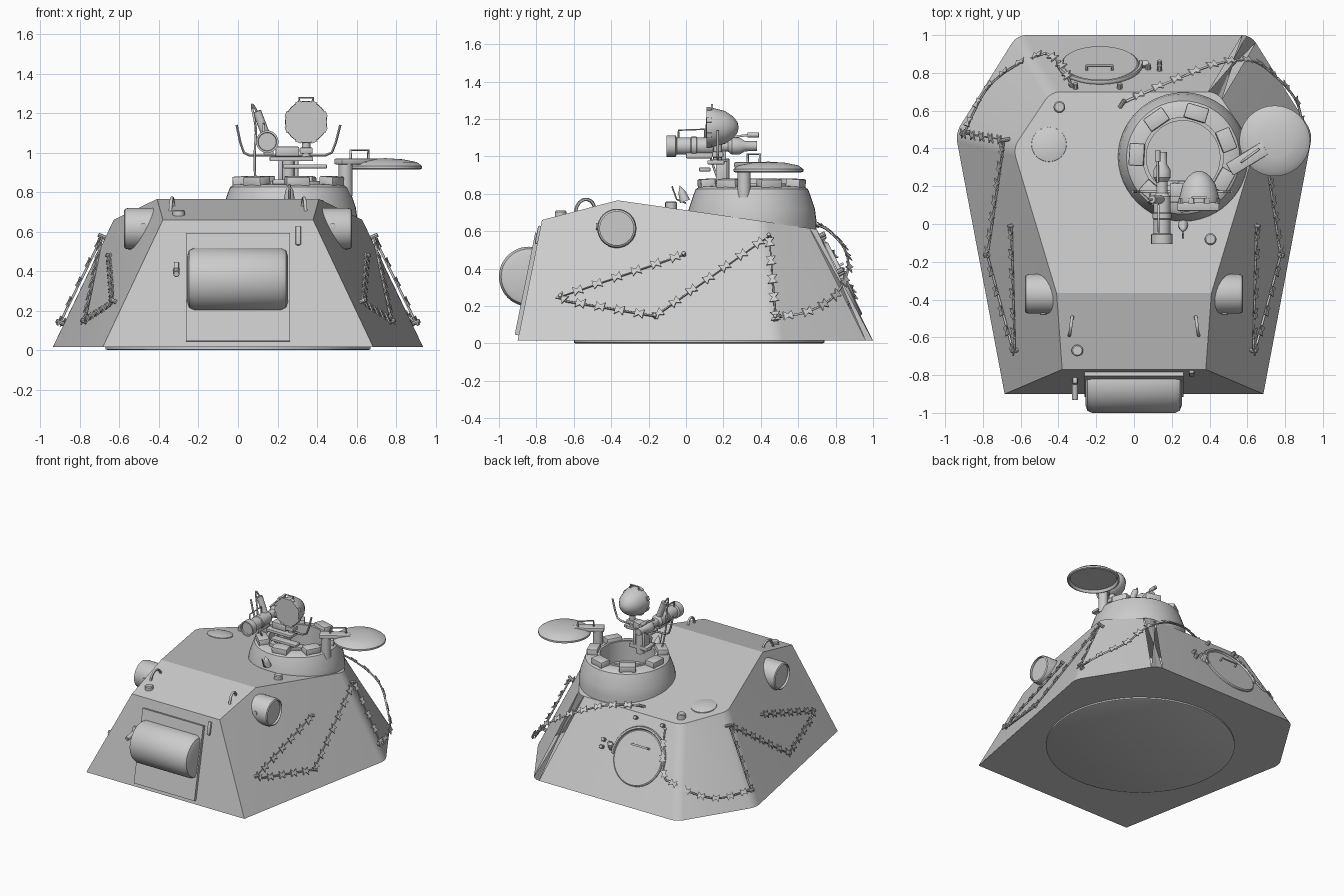
import bpy, bmesh, math
from mathutils import Vector, Matrix

if "Cube" in bpy.data.objects:
    bpy.data.objects.remove(bpy.data.objects["Cube"])

V = Vector


def finish(name, bm, mat=None, angle=35):
    bmesh.ops.recalc_face_normals(bm, faces=bm.faces)
    me = bpy.data.meshes.new(name)
    bm.to_mesh(me)
    bm.free()
    ob = bpy.data.objects.new(name, me)
    bpy.context.collection.objects.link(ob)
    if mat:
        ob.matrix_world = mat
    bpy.ops.object.select_all(action='DESELECT')
    ob.select_set(True)
    bpy.context.view_layer.objects.active = ob
    bpy.ops.object.shade_smooth_by_angle(angle=math.radians(angle))
    return ob


def lathe(name, profile, loc, axis=(0, 0, 1), seg=32):
    bm = bmesh.new()
    vs = [bm.verts.new((r, 0, z)) for r, z in profile]
    es = [bm.edges.new(p) for p in zip(vs, vs[1:])]
    bmesh.ops.spin(bm, geom=vs + es, cent=(0, 0, 0), axis=(0, 0, 1), angle=2 * math.pi, steps=seg)
    bmesh.ops.remove_doubles(bm, verts=bm.verts, dist=1e-5)
    rot = V(axis).to_track_quat('Z', 'Y').to_matrix().to_4x4()
    return finish(name, bm, Matrix.Translation(loc) @ rot)


def rod(name, a, b, r, seg=16, bev=0.15):
    d = V(b) - V(a)
    h, c = d.length, r * bev
    return lathe(name, [(0, 0), (r, 0), (r, h - c), (r - c, h), (0, h)], a, d, seg)


def box(name, loc, size, rot=(0, 0, 0), bev=0.0):
    bm = bmesh.new()
    bmesh.ops.create_cube(bm, size=1)
    bmesh.ops.scale(bm, vec=size, verts=bm.verts)
    if bev:
        bmesh.ops.bevel(bm, geom=bm.edges[:], offset=bev, segments=2, affect='EDGES', profile=0.5)
    m = Matrix.Rotation(rot[2], 4, 'Z') @ Matrix.Rotation(rot[1], 4, 'Y') @ Matrix.Rotation(rot[0], 4, 'X')
    return finish(name, bm, Matrix.Translation(loc) @ m)


def tube(name, pts, r):
    cu = bpy.data.curves.new(name, 'CURVE')
    cu.dimensions, cu.bevel_depth, cu.bevel_resolution, cu.use_fill_caps = '3D', r, 1, True
    sp = cu.splines.new('POLY')
    sp.points.add(len(pts) - 1)
    for p, q in zip(sp.points, pts):
        p.co = (*q, 1)
    ob = bpy.data.objects.new(name, cu)
    bpy.context.collection.objects.link(ob)
    bpy.ops.object.select_all(action='DESELECT')
    ob.select_set(True)
    bpy.context.view_layer.objects.active = ob
    bpy.ops.object.convert(target='MESH')
    bpy.ops.object.shade_smooth_by_angle(angle=math.radians(60))


def smooth_path(pts, n=6):
    p = [V(pts[0])] + [V(q) for q in pts] + [V(pts[-1])]
    out = []
    for a, b, c, d in zip(p, p[1:], p[2:], p[3:]):
        for i in range(n):
            t = i / n
            out.append(0.5 * (2 * b + (c - a) * t + (2 * a - 5 * b + 4 * c - d) * t * t + (3 * b - a - 3 * c + d) * t ** 3))
    return out + [V(pts[-1])]


# Hull: faceted body with rounded rear corners
half = [(.685, -.90, .015), (.945, .48, .015), (.62, 1, .015),
        (.38, -.77, .66), (.41, -.365, .765), (.64, .40, .655), (.44, .70, .61)]
bm = bmesh.new()
R = [bm.verts.new(p) for p in half]
L = [bm.verts.new((-x, y, z)) for x, y, z in half]
for S in (R, L):
    for f in ((0, 1, 5, 4), (0, 4, 3), (1, 2, 6, 5)):
        bm.faces.new([S[i] for i in f])
for f in ((0, 1, 2), (4, 5, 6)):
    bm.faces.new([R[i] for i in f] + [L[i] for i in reversed(f)])
for a, b in ((0, 3), (3, 4), (2, 6)):
    bm.faces.new((R[a], R[b], L[b], L[a]))
edges = [bm.edges.get((S[1], S[5])) for S in (R, L)] + [bm.edges.get((S[2], S[6])) for S in (R, L)]
bmesh.ops.bevel(bm, geom=edges, offset=.045, segments=4, affect='EDGES', profile=0.5)
finish("hull", bm, angle=25)
lathe("turret_ring", [(0, 0), (.66, 0), (.67, .004), (.67, .02), (0, .02)], (0, .07, 0), seg=64)

# Front plate, mantlet and small fittings
lean = math.atan(.13 / .645)
fy = lambda z: -.90 + .13 * (z - .015) / .645
box("mantlet_plate", (0, fy(.317) - .008, .317), (.525, .028, .556), (-lean, 0, 0))
lathe("mantlet", [(0, 0), (.12, 0), (.148, .01), (.16, .035), (.16, .475), (.148, .50), (.12, .51), (0, .51)],
      (-.257, -.84, .357), (1, 0, 0), 48)
box("front_lug", (.305, fy(.58) - .004, .58), (.028, .02, .10), (-lean, 0, 0), .008)
rod("port_plug", (-.312, -.80, .41), (-.312, -.93, .385), .016)
box("port_bracket", (-.312, fy(.42) - .012, .42), (.026, .035, .05), (-lean, 0, 0), .006)

# Side drums and lifting hooks, mirrored
for s in (-1, 1):
    lathe("side_drum", [(0, 0), (.105, 0), (.105, .155), (.1, .172), (.09, .178), (.09, .16), (0, .16)],
          (s * .40, -.37, .615), (s, 0, 0))
    lathe("drum_stud", [(0, 0), (.018, 0), (.018, .012), (0, .014)], (s * .48, -.468, .625), (0, -1, 0), 12)
    tube("lifting_hook", [(s * (.325 + .018 * t), -.54 + .05 * math.cos(math.pi * t), .70 + .02 * (1 - t) + .06 * math.sin(math.pi * t))
                          for t in [i / 10 for i in range(11)]], .009)

# Roof fittings
up = (0, .14, 1)
lathe("roof_vent", [(0, 0), (.094, 0), (.092, .012), (.06, .022), (0, .027)], (-.45, .42, .645), up)
for i, (x, y, z) in enumerate([(-.30, -.67, .665), (.405, -.08, .715), (-.395, .62, .615)]):
    rod("roof_plug", (x, y, z), (x, y, z + .045), .031, 16, .2)

# Cupola with periscope blocks
C = V((.26, .352, 0))
lathe("cupola", [(.345, .56), (.345, .66), (.337, .72), (.31, .80), (.30, .825), (.28, .838), (.215, .842), (.215, .855),
                 (.195, .855), (.195, .70), (0, .70)], C, seg=48)
for k in range(7):
    a = math.radians(22 + k * 360 / 7)
    box("periscope", C + V((.245 * math.cos(a), .245 * math.sin(a), .85)), (.08, .12, .06), (0, math.radians(4), a), .008)
lathe("sight_vane", [(0, 0), (.028, .0), (.02, .05), (0, .09)], (.26, -.005, .76), (0, -.35, 1), 12)
tube("sight_wire", [(.26, 0, .75), (.26, -.05, .77), (.26, -.075, .84)], .005)

# Cupola lid on its swing arm
lathe("lid", [(0, .025), (.165, .02), (.175, 0), (.187, .005), (.187, .018), (.16, .038), (.09, .052), (0, .058)],
      (.745, .44, .914), seg=40)
rod("lid_post", (.545, .31, .78), (.545, .31, .96), .035)
box("lid_arm", (.60, .345, .955), (.22, .075, .03), (0, 0, .55), .006)
tube("lid_handle", [(.57, .33, .96), (.57, .33, 1.012), (.66, .395, 1.012), (.66, .395, .96)], .007)

# Sight mount
rod("mount_post", (.255, .20, .80), (.255, .20, .99), .032)
for x in (.215, .295):
    box("mount_leg", (x, .19, .91), (.022, .06, .13), (0, 0, 0), .004)
box("mount_base", (.255, .18, .85), (.16, .10, .03), (0, 0, 0), .005)
box("mount_plate", (.27, .16, .968), (.22, .09, .022), (0, 0, 0), .004)
box("mount_block", (.25, .18, 1.005), (.12, .07, .05), (0, 0, 0), .006)
tube("guard_bar", [(-.007, .17, 1.14), (.012, .17, 1.05), (.03, .17, 1.0), (.06, .17, .985), (.44, .17, .985),
                   (.475, .17, 1.0), (.495, .17, 1.05), (.518, .17, 1.14)], .007)

# Sighting scope
lathe("scope", [(0, .012), (.045, .012), (.047, 0), (.057, 0), (.057, .05), (.045, .056), (.045, .13), (.05, .135), (.05, .16),
                (.045, .165), (.045, .25), (.03, .27), (.03, .33), (.046, .35), (.046, .39), (.028, .42), (.026, .485), (0, .485)],
      (.148, -.105, 1.055), (0, 1, 0), 24)
box("scope_saddle", (.155, .07, 1.005), (.05, .14, .03), (0, 0, 0), .005)
rod("scope_grip", (.145, .13, 1.08), (.095, .13, 1.21), .022)
rod("scope_knob", (.125, .33, 1.115), (.125, .39, 1.115), .014)
tube("scope_lever", [(.125, .22, 1.10), (.125, .34, 1.115)], .007)
tube("scope_rail", [(.13, -.04, 1.10), (.13, -.04, 1.14), (.13, .10, 1.145), (.13, .10, 1.10)], .006)
tube("scope_cable", smooth_path([(.095, .13, 1.21), (.07, .12, 1.24), (.09, .11, 1.12), (.085, .13, 1.0), (.09, .18, .86), (.13, .25, .75)]), .006)

# Lamp with domed housing
lc = V((.345, .11, 1.155))
lathe("lamp", [(0, 0), (.105, 0), (.107, .02), (.1, .05), (.087, .10), (.06, .14), (.03, .165), (0, .172)], lc, (0, 1, 0))
for k in range(8):
    a = math.pi / 8 + k * math.pi / 4
    box("lamp_clip", lc + V((.104 * math.cos(a), .012, .104 * math.sin(a))), (.016, .026, .03), (0, -a, 0))
tube("lamp_handle", [(.31, .14, 1.24), (.31, .14, 1.277), (.38, .14, 1.277), (.38, .14, 1.24)], .006)
rod("lamp_stem", (.345, .17, .98), (.345, .17, 1.07), .022)
box("lamp_foot", (.345, .17, 1.01), (.065, .06, .03), (0, 0, 0), .005)
box("lamp_tray", (.34, .10, .93), (.22, .06, .02), (0, 0, 0), .004)

# Rear escape hatch
def rear(x, t, off=0.0):
    return V((x, .70 + .3 * t + .893 * off, .61 - .595 * t + .45 * off))


rn = (0, .893, .45)
lathe("rear_hatch", [(.205, -.01), (.205, .008), (.197, .014), (0, .014)], rear(-.18, .467), rn, 40)
tube("hatch_rim", [rear(-.18 + .217 * math.cos(a), .467 - .217 * math.sin(a) / .666, .01)
                   for a in [math.radians(-5 + 10 * i) for i in range(20)]], .013)
tube("hatch_handle", [rear(-.25, .34, .0), rear(-.25, .34, .04), rear(-.115, .34, .04), rear(-.115, .34, 0)], .008)
for x, t in ((.075, .40), (.135, .38), (.135, .46), (-.31, .06), (-.075, .06)):
    rod("rear_stud", rear(x, t, -.01), rear(x, t, .03), .014, 10)
box("hatch_catch", rear(.06, .43, .012), (.035, .03, .06), (-.46, 0, 0), .005)

# Camouflage wires with bow-tie clips
def wire(name, pts, normal, pegs):
    pts = [V(p) for p in pts]
    n = V(normal).normalized()
    tube(name, pts, .0065)
    bm = bmesh.new()
    a, b, c = .024, .027, .009
    run = .05
    for p, q in zip(pts, pts[1:]):
        d = q - p
        t = d.normalized()
        side = n.cross(t).normalized()
        while run < d.length:
            o = p + t * run + n * .004
            bow = [(-a, b), (0, c), (a, b), (a, -b), (0, -c), (-a, -b)]
            vs = [bm.verts.new(o + t * u + side * v) for u, v in bow]
            fs = [bm.faces.new([vs[i] for i in f]) for f in ((0, 1, 4, 5), (1, 2, 3, 4))]
            ex = bmesh.ops.extrude_face_region(bm, geom=fs)['geom']
            bmesh.ops.translate(bm, vec=n * .007, verts=[g for g in ex if isinstance(g, bmesh.types.BMVert)])
            run += .11
        run -= d.length
    finish(name + "_clips", bm)
    for p in pegs:
        rod("wire_peg", V(p) - n * .03, V(p) + n * .022, .011, 8)


def wall(s, y, z):
    return (s * (.70 + .26 * (y + .9) / 1.38 - .475 * (z - .015)), y, z)


for s in (-1, 1):
    zig = [wall(s, y, z) for y, z in ((-.01, .475), (-.67, .25), (-.64, .225), (-.165, .145), (.445, .575), (.48, .14))]
    wire("side_wire", zig, (s, -.18, .45), [zig[i] for i in (0, 1, 3, 4, 5)])
wire("rear_wire_right", smooth_path([(.895, .49, .14), (.86, .65, .17), (.74, .79, .25), (.615, .865, .39), (.43, .845, .51),
                                     (.22, .765, .60), (.08, .705, .63), (-.06, .64, .635)]), (.5, .75, .45), [(.895, .49, .14), (-.06, .64, .635)])
wire("rear_wire_left", smooth_path([(-.895, .49, .14), (-.79, .70, .13), (-.66, .82, .17), (-.5, .895, .25), (-.44, .89, .27), (-.37, .82, .41),
                                    (-.33, .73, .56)]), (-.5, .75, .45), [(-.33, .73, .56)])
